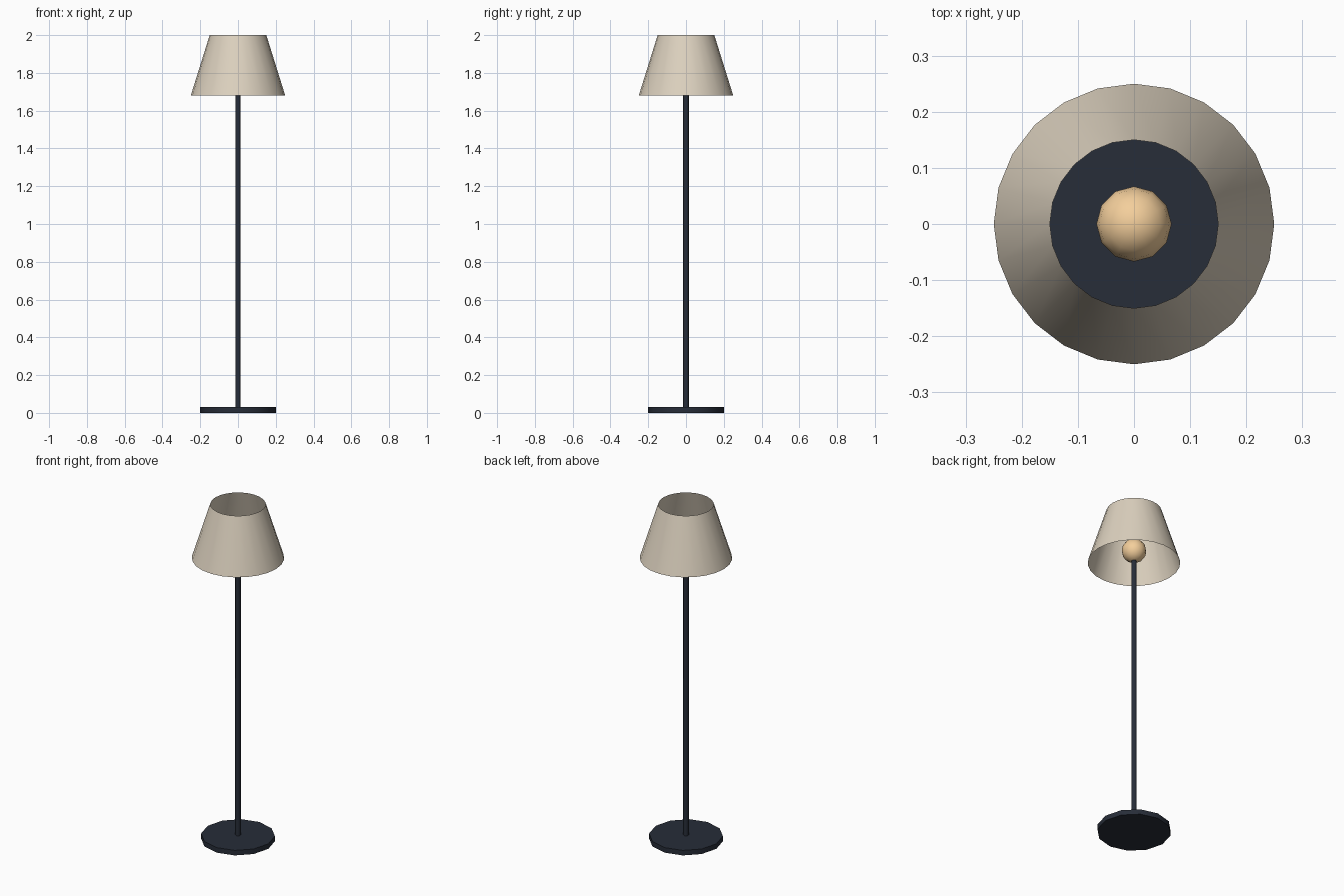
import bpy, math
from math import pi, radians

if "Cube" in bpy.data.objects:
    bpy.data.objects.remove(bpy.data.objects["Cube"])


def material(name, rgb):
    m = bpy.data.materials.new(name)
    m.diffuse_color = (*rgb, 1)
    m.use_nodes = True
    m.node_tree.nodes["Principled BSDF"].inputs["Base Color"].default_value = m.diffuse_color
    return m


def finish(name, mat, angle):
    ob = bpy.context.object
    ob.name = ob.data.name = name
    ob.data.materials.append(mat)
    bpy.ops.object.shade_smooth_by_angle(angle=radians(angle))
    return ob


def cylinder(name, sides, r, z0, z1, mat, angle):
    bpy.ops.mesh.primitive_cylinder_add(
        vertices=sides, radius=r, depth=z1 - z0, location=(0, 0, (z0 + z1) / 2))
    return finish(name, mat, angle)


metal = material("dark_metal", (0.02, 0.026, 0.04))
fabric = material("shade_fabric", (0.72, 0.64, 0.52))
glow = material("warm_bulb", (0.9, 0.62, 0.33))

# Weighted foot and slim hexagonal pole
cylinder("base", 12, 0.20, 0.0, 0.03, metal, 35)
cylinder("pole", 6, 0.015, 0.03, 1.70, metal, 65)

# Bulb resting on the pole
bpy.ops.mesh.primitive_uv_sphere_add(
    segments=12, ring_count=8, radius=0.067, location=(0, 0, 1.755))
finish("bulb", glow, 60)

# Open conical shade, a single thin sheet
bpy.ops.mesh.primitive_cone_add(
    vertices=24, radius1=0.25, radius2=0.15, depth=0.32,
    end_fill_type='NOTHING', location=(0, 0, 1.84))
finish("lampshade", fabric, 40)
